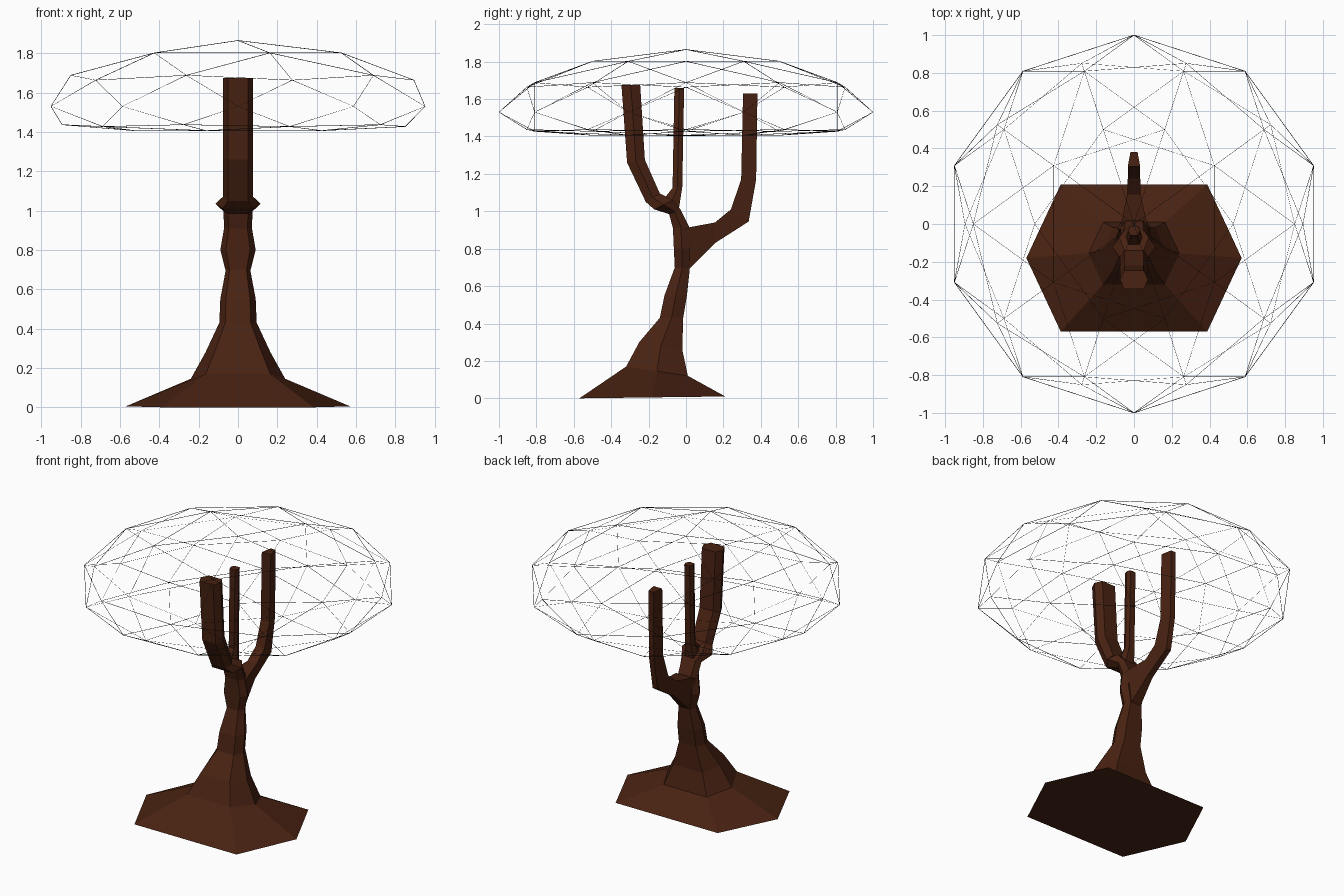
import bpy, bmesh

if "Cube" in bpy.data.objects:
    bpy.data.objects.remove(bpy.data.objects["Cube"])


def material(name, rgba):
    m = bpy.data.materials.new(name)
    m.diffuse_color = rgba
    m.use_nodes = True
    m.node_tree.nodes["Principled BSDF"].inputs["Base Color"].default_value = m.diffuse_color
    return m


bark = material("bark", (0.066, 0.016, 0.006, 1))
wire = material("wire", (0.01, 0.01, 0.01, 1))


def finish(bm, name, mat):
    bmesh.ops.recalc_face_normals(bm, faces=bm.faces)
    me = bpy.data.meshes.new(name)
    bm.to_mesh(me)
    bm.free()
    me.materials.append(mat)
    ob = bpy.data.objects.new(name, me)
    bpy.context.collection.objects.link(ob)
    return ob


def limb(name, rings, kf=0.68, km=1.0, kb=0.68):
    """Six-sided limb; each ring = front y, z, back y, z, half width.
    kf, km, kb scale the width at the front, middle and back."""
    bm = bmesh.new()
    loops = []
    for fy, fz, by, bz, w in rings:
        my, mz = (fy + by) / 2, (fz + bz) / 2
        pts = [(-kf * w, fy, fz), (kf * w, fy, fz), (km * w, my, mz),
               (kb * w, by, bz), (-kb * w, by, bz), (-km * w, my, mz)]
        loops.append([bm.verts.new(p) for p in pts])
    for a, b in zip(loops, loops[1:]):
        for i in range(6):
            j = (i + 1) % 6
            bm.faces.new((a[i], a[j], b[j], b[i]))
    bm.faces.new(loops[0])
    bm.faces.new(loops[-1])
    return finish(bm, name, bark)


# Trunk with flared foot, continuing into the thick front branch
limb("trunk", [
    (-.57, .00, .21, .01, .57),
    (-.32, .17, .01, .12, .24),
    (-.25, .30, -.02, .26, .165),
    (-.14, .43, -.015, .43, .095),
    (-.115, .55, .005, .55, .09),
    (-.06, .70, .02, .69, .063),
    (-.065, .80, .02, .80, .09),
    (-.07, .91, .015, .92, .07),
    (-.09, .985, -.03, 1.01, .075),
    (-.17, 1.01, -.07, 1.06, .115),
    (-.215, 1.05, -.14, 1.095, .075),
    (-.315, 1.26, -.22, 1.275, .075),
    (-.345, 1.675, -.245, 1.675, .075),
])

# Thin middle branch
limb("middle_branch", [
    (-.13, 1.05, -.04, 1.0, .05),
    (-.072, 1.125, -.02, 1.13, .03),
    (-.062, 1.66, -.01, 1.66, .03),
])

# Back branch, flat sided and narrower on the outside
limb("back_branch", [
    (-.01, .90, .015, .69, .07),
    (.02, .915, .025, .70, .065),
    (.155, .94, .155, .83, .036),
    (.24, 1.01, .335, .945, .033),
    (.295, 1.17, .375, 1.17, .033),
    (.305, 1.63, .382, 1.63, .033),
], 1.0, 0.78, 0.56)

# Hair-thin wire canopy: squashed icosphere with a flattened underside
bm = bmesh.new()
bmesh.ops.create_icosphere(bm, subdivisions=2, radius=1)
for v in bm.verts:
    z = v.co.z
    if z >= 0:
        v.co.z = 1.53 + 0.295 * z + 0.04 * z ** 4
    else:
        v.co.z = 1.53 - 0.125 * (1 - (1 + z) ** 2.3)
canopy = finish(bm, "canopy", wire)
mod = canopy.modifiers.new("thin_wire", 'WIREFRAME')
mod.thickness = 0.003
mod.use_even_offset = False
mod.use_replace = True
